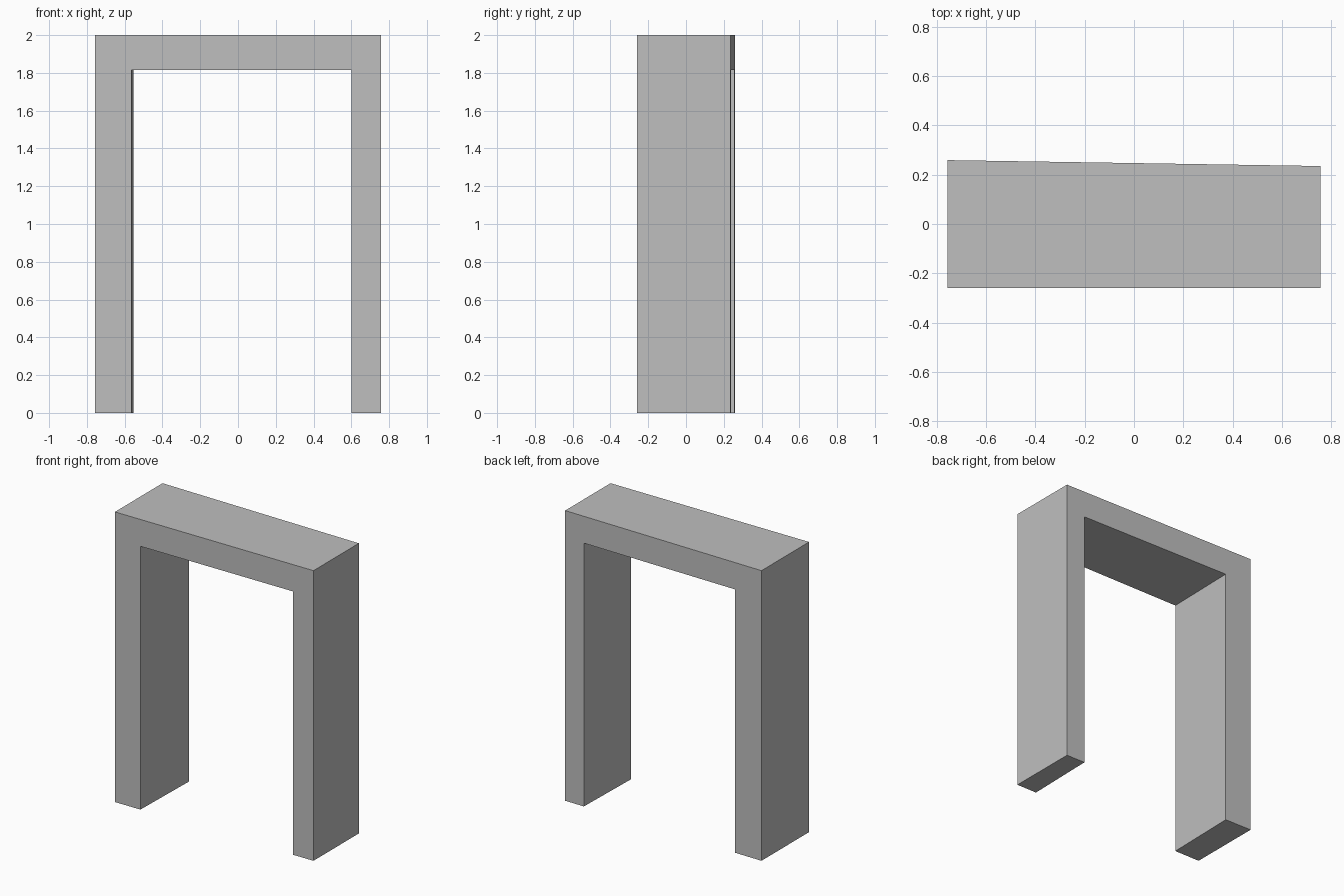
import bpy
import bmesh

cube = bpy.data.objects.get("Cube")
if cube:
    bpy.data.objects.remove(cube, do_unlink=True)

grey = bpy.data.materials.new("plain grey")
grey.use_nodes = True
colour = (0.52, 0.52, 0.52, 1)
grey.diffuse_color = colour
grey.node_tree.nodes["Principled BSDF"].inputs["Base Color"].default_value = colour

HALF_WIDTH, FRONT, HEIGHT, OPENING_TOP = 0.757, -0.259, 2.0, 1.815


def back_y(x):
    """The back plane is slightly skewed across the width."""
    return 0.247 - 0.012 * x / HALF_WIDTH


def outline(right_inner, left_inner):
    """Upside-down U of the two posts and the beam."""
    return [(-HALF_WIDTH, 0), (right_inner, 0), (right_inner, OPENING_TOP),
            (left_inner, OPENING_TOP), (left_inner, 0), (HALF_WIDTH, 0),
            (HALF_WIDTH, HEIGHT), (-HALF_WIDTH, HEIGHT)]


# Door frame: front and back outlines joined by side walls
bm = bmesh.new()
front = [bm.verts.new((x, FRONT, z)) for x, z in outline(-0.563, 0.602)]
back = [bm.verts.new((x, back_y(x), z)) for x, z in outline(-0.552, 0.613)]
bm.faces.new(front)
bm.faces.new(back[::-1])
for i in range(len(front)):
    j = (i + 1) % len(front)
    bm.faces.new((front[j], front[i], back[i], back[j]))
bmesh.ops.recalc_face_normals(bm, faces=bm.faces)

mesh = bpy.data.meshes.new("door_frame")
bm.to_mesh(mesh)
bm.free()
mesh.materials.append(grey)
bpy.context.collection.objects.link(bpy.data.objects.new("door_frame", mesh))
